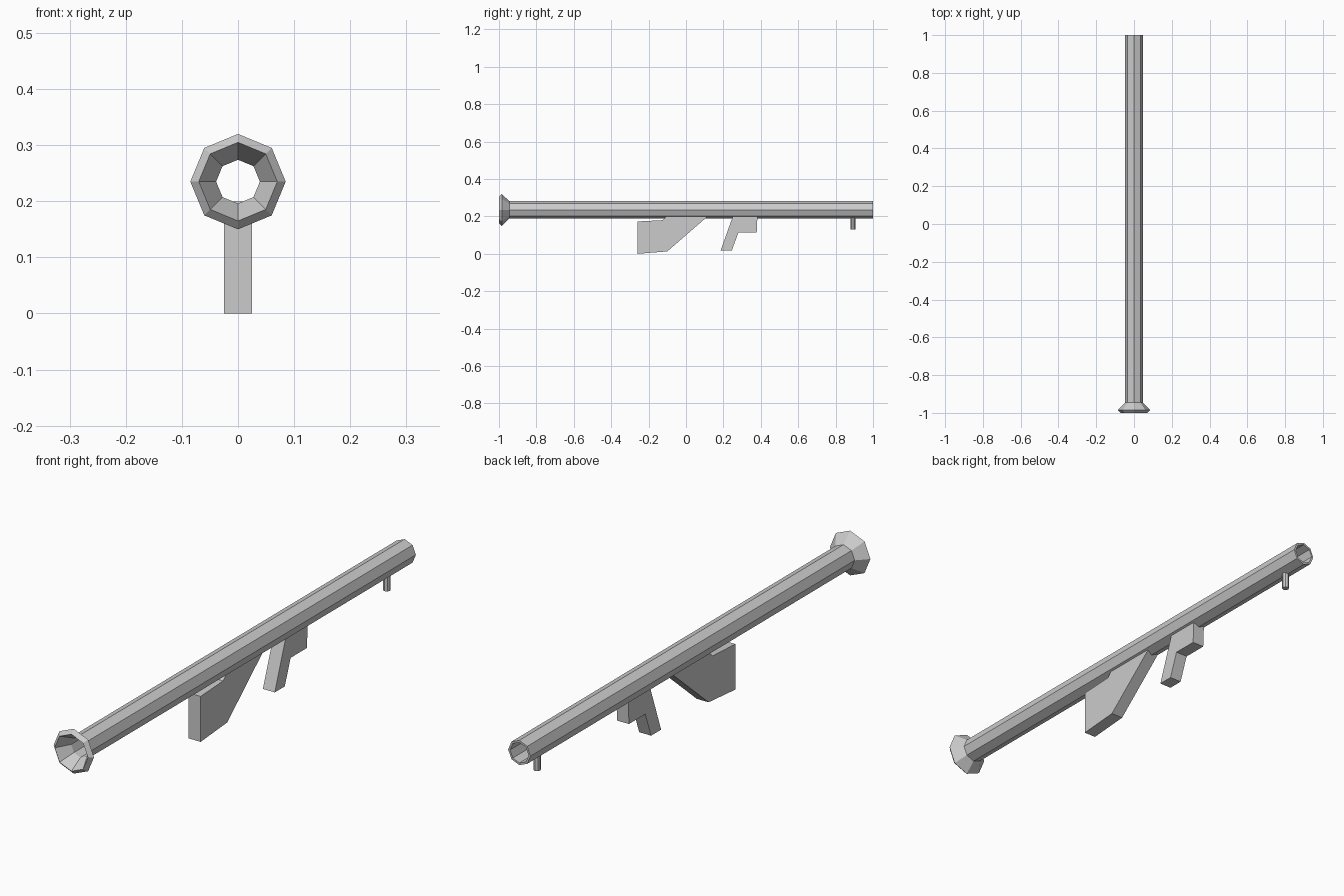
import bpy, bmesh
from math import cos, sin, pi

if "Cube" in bpy.data.objects:
    bpy.data.objects.remove(bpy.data.objects["Cube"])

AXIS_Z = 0.235
SIDES = 8


def finish(name, bm):
    bmesh.ops.recalc_face_normals(bm, faces=bm.faces)
    mesh = bpy.data.meshes.new(name)
    bm.to_mesh(mesh)
    bm.free()
    obj = bpy.data.objects.new(name, mesh)
    bpy.context.collection.objects.link(obj)
    return obj


def lathe_y(name, profile):
    """Revolve a closed (radius, y) profile about the tube axis."""
    bm = bmesh.new()
    rings = [[bm.verts.new((r * cos(2 * pi * i / SIDES), y, AXIS_Z + r * sin(2 * pi * i / SIDES)))
              for i in range(SIDES)] for r, y in profile]
    for a, b in zip(rings, rings[1:] + rings[:1]):
        for i in range(SIDES):
            j = (i + 1) % SIDES
            bm.faces.new((a[i], a[j], b[j], b[i]))
    return finish(name, bm)


def plate(name, outline, half_width):
    """Extrude a side outline of (y, z) points symmetrically in x."""
    bm = bmesh.new()
    face = bm.faces.new([bm.verts.new((-half_width, y, z)) for y, z in outline])
    out = bmesh.ops.extrude_face_region(bm, geom=[face])
    verts = [v for v in out["geom"] if isinstance(v, bmesh.types.BMVert)]
    bmesh.ops.translate(bm, verts=verts, vec=(2 * half_width, 0, 0))
    return finish(name, bm)


# Hollow launch tube with flared, bevelled rear rim
lathe_y("flared_tube", [(0.047, 1.0), (0.047, -0.945), (0.085, -0.985),
                        (0.07, -1.0), (0.039, -0.945), (0.039, 1.0)])

# Shoulder stock, stepped at the rear where it meets the tube
plate("shoulder_stock", [(-0.26, 0.0), (-0.10, 0.013), (0.11, 0.195), (0.11, 0.2),
                         (-0.105, 0.2), (-0.125, 0.18), (-0.26, 0.173)], 0.025)

# Trigger grip with block in front
plate("trigger_grip", [(0.185, 0.018), (0.245, 0.018), (0.28, 0.113), (0.378, 0.113),
                       (0.382, 0.2), (0.25, 0.2)], 0.025)

# Small front peg under the muzzle
bm = bmesh.new()
bmesh.ops.create_cone(bm, cap_ends=True, segments=8, radius1=0.013, radius2=0.013, depth=0.065)
bmesh.ops.translate(bm, verts=bm.verts, vec=(0, 0.893, 0.1625))
finish("front_peg", bm)
